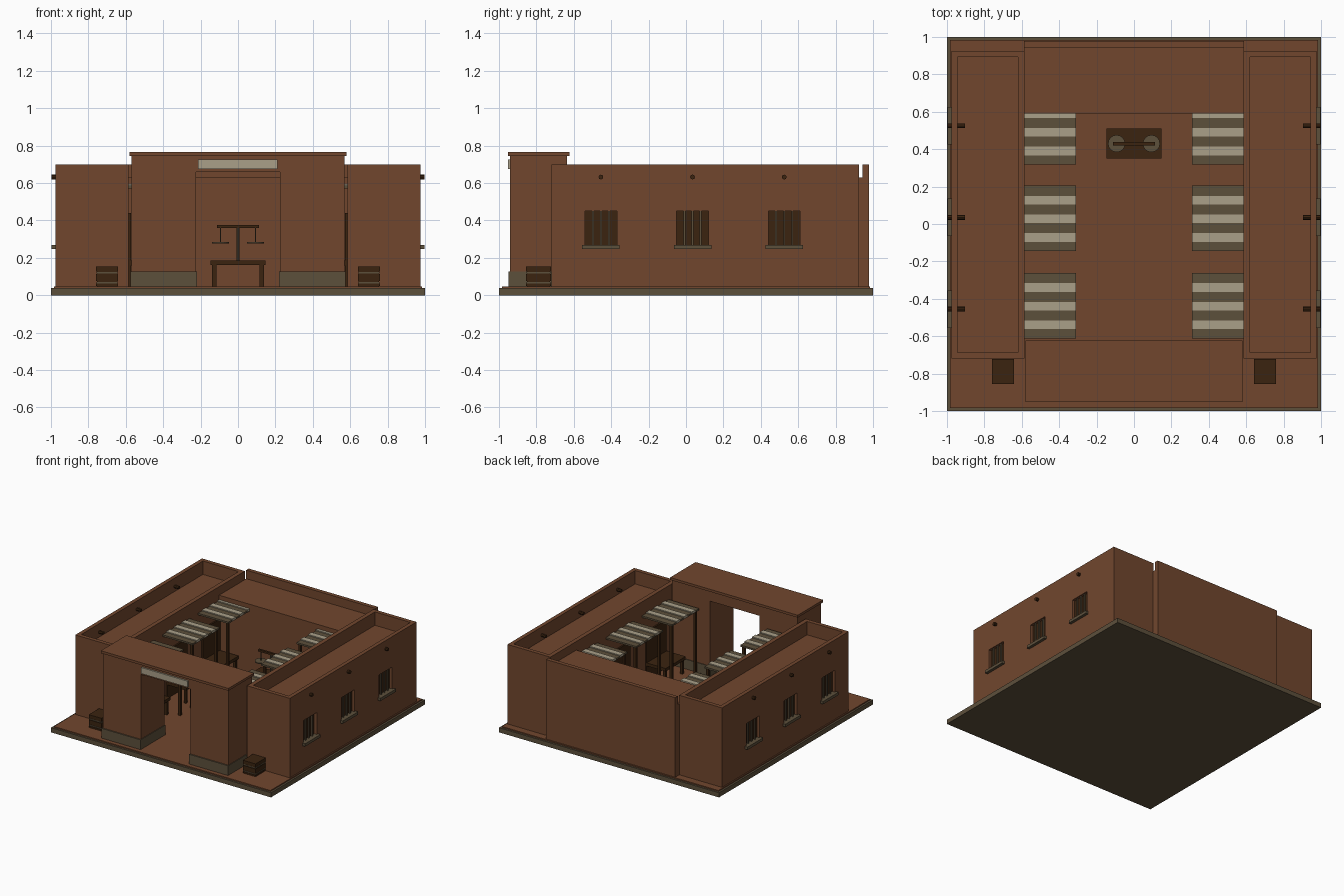
import bpy, bmesh, math
from mathutils import Matrix, Vector

if "Cube" in bpy.data.objects:
    bpy.data.objects.remove(bpy.data.objects["Cube"])


def colour(name, rgb):
    m = bpy.data.materials.new(name)
    m.diffuse_color = (*rgb, 1)
    m.use_nodes = True
    m.node_tree.nodes["Principled BSDF"].inputs["Base Color"].default_value = m.diffuse_color
    return m


ADOBE = colour("adobe", (0.165, 0.062, 0.027))
STONE = colour("stone", (0.108, 0.079, 0.044))
CREAM = colour("cream", (0.40, 0.35, 0.25))
WOOD = colour("dark_wood", (0.043, 0.017, 0.005))


def finish(bm, name, mat):
    me = bpy.data.meshes.new(name)
    bm.to_mesh(me)
    bm.free()
    me.materials.append(mat)
    ob = bpy.data.objects.new(name, me)
    bpy.context.scene.collection.objects.link(ob)
    return ob


def boxes(name, mat, *ranges):
    """One object made of boxes given as ((x0, x1), (y0, y1), (z0, z1))."""
    bm = bmesh.new()
    for r in ranges:
        size = [abs(b - a) for a, b in r]
        mid = Vector([(a + b) / 2 for a, b in r])
        bmesh.ops.create_cube(bm, size=1, matrix=Matrix.Translation(mid) @ Matrix.Diagonal((*size, 1)))
    return finish(bm, name, mat)


def rod(name, mat, mid, radius, length, axis="Z", sides=8):
    bm = bmesh.new()
    turn = Matrix.Rotation(math.pi / 2, 4, "Y") if axis == "X" else Matrix.Identity(4)
    bmesh.ops.create_cone(bm, cap_ends=True, segments=sides, radius1=radius, radius2=radius,
                          depth=length, matrix=Matrix.Translation(mid) @ turn)
    return finish(bm, name, mat)


def cut(ob, cutter):
    mod = ob.modifiers.new("cut", "BOOLEAN")
    mod.operation = "DIFFERENCE"
    mod.solver = "EXACT"
    mod.object = cutter
    cutter.hide_render = True
    cutter.hide_viewport = True


# Ground slab and earth floor
boxes("ground_slab", STONE, ((-1, 1), (-1, 1), (0, 0.038)))
boxes("earth_floor", ADOBE, ((-0.985, 0.985), (-0.985, 0.985), (0.03, 0.047)))
Z0 = 0.045

# Gatehouse: one arch-free portal profile, with cap, plinths and blank sign board
boxes("gate_walls", ADOBE,
      ((-0.57, -0.225), (-0.94, -0.635), (Z0, 0.66)),
      ((0.225, 0.57), (-0.94, -0.635), (Z0, 0.66)),
      ((-0.57, 0.57), (-0.94, -0.635), (0.66, 0.745)))
boxes("gate_cap", ADOBE, ((-0.58, 0.58), (-0.953, -0.622), (0.745, 0.765)))
boxes("sign_board", CREAM, ((-0.215, 0.21), (-0.953, -0.938), (0.675, 0.725)))

# Back building with rear parapet
boxes("back_building", ADOBE, ((-0.587, 0.587), (0.59, 0.978), (Z0, 0.63)))
boxes("back_parapet", ADOBE, ((-0.587, 0.587), (0.945, 0.978), (0.63, 0.70)))

WINDOWS = (-0.455, 0.035, 0.525)
STALLS = (-0.4375, 0.03, 0.4925)

for s, side in ((-1, "left"), (1, "right")):
    def sx(a, b):
        return (s * a, s * b) if s > 0 else (s * b, s * a)

    boxes(f"gate_plinth_{side}", STONE, (sx(0.22, 0.575), (-0.95, -0.63), (Z0, 0.127)))

    # Side wing with sunken roof and recessed windows
    wing = boxes(f"wing_{side}", ADOBE, (sx(0.585, 0.975), (-0.72, 0.925), (Z0, 0.70)))
    holes = [(sx(0.945, 1.05), (y - 0.085, y + 0.085), (0.265, 0.45)) for y in WINDOWS]
    cut(wing, boxes(f"wing_cutter_{side}", ADOBE,
                    (sx(0.62, 0.943), (-0.687, 0.892), (0.59, 0.9)), *holes))

    for i, y in enumerate(WINDOWS):
        boxes(f"window_shutter_{side}_{i}", WOOD,
              (sx(0.943, 0.952), (y - 0.085, y + 0.085), (0.265, 0.45)))
        boxes(f"window_bars_{side}_{i}", STONE,
              *[(sx(0.957, 0.967), (y + d - 0.005, y + d + 0.005), (0.265, 0.45))
                for d in (-0.043, 0, 0.043)])
        boxes(f"window_sill_{side}_{i}", STONE,
              (sx(0.95, 0.998), (y - 0.1, y + 0.1), (0.247, 0.27)))
        rod(f"roof_beam_{side}_{i}", WOOD, (s * 0.951, y, 0.632), 0.013, 0.094, "X")

    # Courtyard stalls: striped awning, posts, counter and plank back
    for i, y in enumerate(STALLS):
        y0, w = y - 0.175, 0.05
        boxes(f"awning_{side}_{i}", STONE, (sx(0.31, 0.59), (y0, y0 + 0.35), (0.572, 0.586)))
        boxes(f"awning_stripes_{side}_{i}", CREAM,
              *[(sx(0.309, 0.59), (y0 + k * w, y0 + (k + 1) * w - 0.004), (0.576, 0.594))
                for k in (1, 3, 5)])
        boxes(f"awning_posts_{side}_{i}", WOOD,
              *[(sx(0.32, 0.34), (y + d - 0.01, y + d + 0.01), (Z0, 0.573))
                for d in (-0.155, 0.155) if y + d < 0.59])
        boxes(f"stall_back_{side}_{i}", WOOD,
              (sx(0.573, 0.59), (y - 0.13, min(y + 0.13, 0.59)), (Z0, 0.44)))
        y1 = min(y + 0.13, 0.58)
        boxes(f"stall_counter_{side}_{i}", WOOD,
              (sx(0.40, 0.58), (y - 0.13, y1), (0.16, 0.185)),
              *[(sx(0.41, 0.43), (a, a + 0.02), (Z0, 0.165)) for a in (y - 0.12, y1 - 0.03)])

    # Crate with bands in front of the wing
    boxes(f"crate_{side}", WOOD,
          (sx(0.645, 0.755), (-0.85, -0.727), (Z0, 0.152)),
          *[(sx(0.642, 0.758), (-0.855, -0.723), z)
            for z in ((0.05, 0.062), (0.075, 0.113), (0.126, 0.155))])
    boxes(f"crate_bands_{side}", STONE,
          *[(sx(0.643, 0.757), (-0.853, -0.725), z) for z in ((0.064, 0.072), (0.116, 0.124))])

# Weighing table
TY = 0.43
boxes("weighing_table", WOOD, ((-0.148, 0.148), (TY - 0.08, TY + 0.08), (0.163, 0.187)),
      *[((x - 0.012, x + 0.012), (TY + d - 0.012, TY + d + 0.012), (Z0, 0.165))
        for x in (-0.127, 0.127) for d in (-0.06, 0.06)])

# Balance scale
rod("scale_post", STONE, (0, TY, 0.275), 0.009, 0.18)
boxes("scale_beam", WOOD, ((-0.112, 0.112), (TY - 0.009, TY + 0.009), (0.36, 0.376)))
for s, side in ((-1, "left"), (1, "right")):
    rod(f"scale_cord_{side}", STONE, (s * 0.093, TY, 0.321), 0.003, 0.08, sides=6)
    rod(f"scale_pan_{side}", STONE, (s * 0.093, TY, 0.282), 0.046, 0.008, sides=16)
